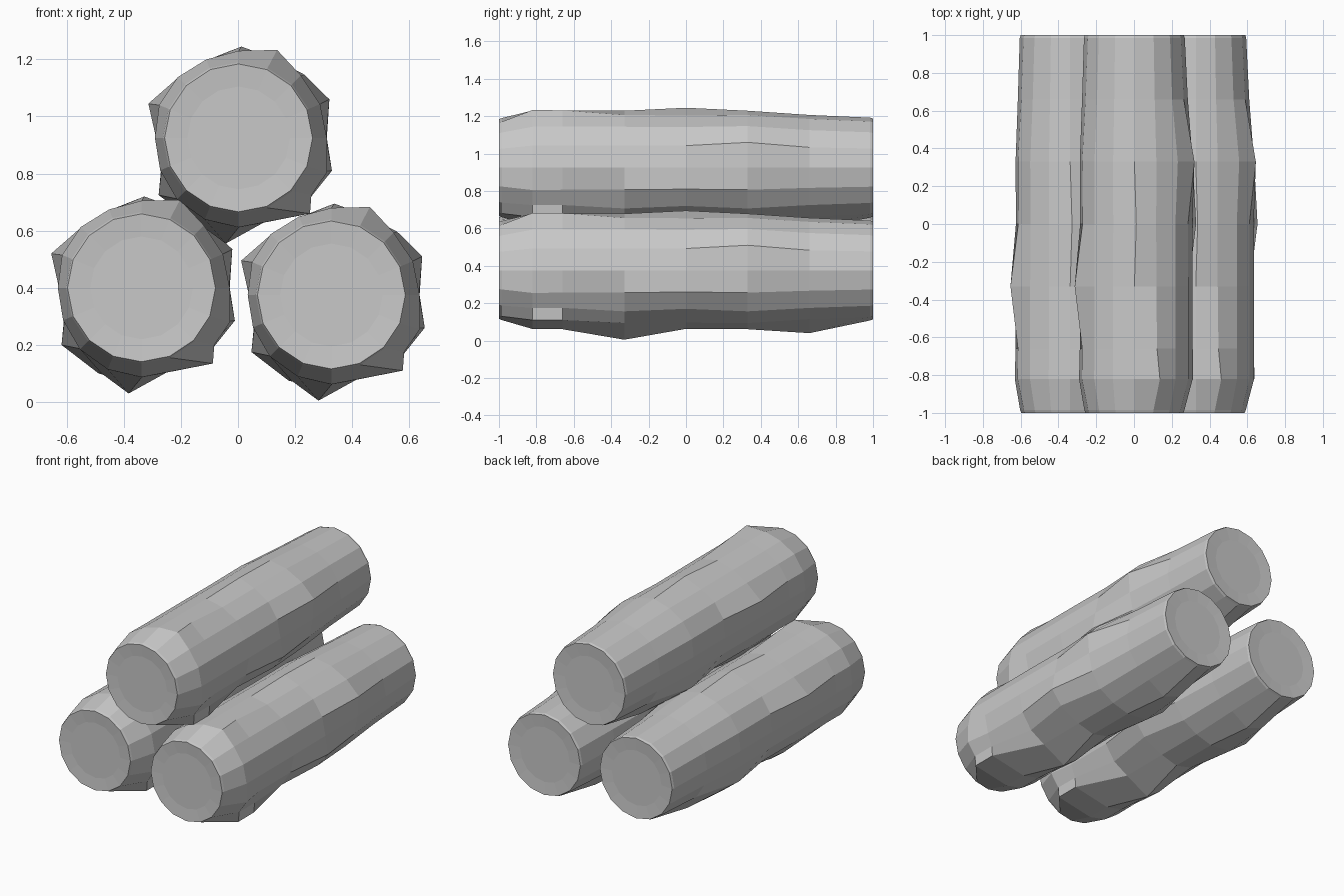
import bpy, bmesh
from math import cos, sin, radians

cube = bpy.data.objects.get("Cube")
if cube:
    bpy.data.objects.remove(cube, do_unlink=True)

# Single flat grey
GREY = (0.58, 0.58, 0.58, 1)
grey = bpy.data.materials.new("weathered grey")
grey.use_nodes = True
grey.diffuse_color = GREY
grey.node_tree.nodes["Principled BSDF"].inputs["Base Color"].default_value = GREY

SIDES = 16
# Lengthwise profile of a log: (y, radius, share of swelling), from end to end
PROFILE = [(-0.994, 0.18, 0), (-1, 0.259, 0), (-0.985, 0.265, 0),
           (-0.82, 0.293, 0.8), (-0.66, 0.289, 1), (-0.33, 0.289, 1), (0, 0.287, 1),
           (0.33, 0.289, 1), (0.66, 0.277, 0.3), (0.985, 0.267, 0),
           (1, 0.262, 0), (0.994, 0.18, 0)]
# Swelling of the bark around the log, in hundredths, one value per side
SWELL = [2, 2, 2, 1.5, 1.5, 0.5, 1, 1, 0, 0.5, 1.5, 2, 2.5, 1.5, 2, 2]
# Knots: (ring, side) -> position (x, z) relative to the log axis
KNOTS = {(3, 3): (0.135, 0.308), (4, 3): (0.12, 0.306), (3, 15): (0.31, -0.12),
         (3, 13): (0.25, -0.265), (4, 13): (0.25, -0.265),
         (3, 14): (0.255, -0.2), (4, 14): (0.255, -0.2),
         (5, 7): (-0.316, 0.12), (5, 12): (-0.045, -0.37), (5, 11): (-0.14, -0.3),
         (6, 4): (0.01, 0.32), (6, 15): (0.327, -0.115), (6, 14): (0.255, -0.205),
         (7, 1): (0.318, 0.135), (7, 2): (0.23, 0.222), (7, 10): (-0.28, -0.2),
         (7, 11): (-0.15, -0.3), (8, 12): (-0.01, -0.335), (8, 11): (-0.13, -0.29)}


def build_log(name, x, z):
    bm = bmesh.new()
    rings = []
    for r, (y, radius, share) in enumerate(PROFILE):
        ring = []
        for s in range(SIDES):
            a = radians(360 / SIDES * s)
            d = radius + share * SWELL[s] / 100
            px, pz = KNOTS.get((r, s), (d * cos(a), d * sin(a)))
            ring.append(bm.verts.new((px, y, pz)))
        rings.append(ring)
    # Bark and rims
    for a, b in zip(rings, rings[1:]):
        for s in range(SIDES):
            t = (s + 1) % SIDES
            bm.faces.new((a[s], a[t], b[t], b[s]))
    # Cut ends
    bm.faces.new(rings[0])
    bm.faces.new(rings[-1])
    bmesh.ops.recalc_face_normals(bm, faces=bm.faces)
    mesh = bpy.data.meshes.new(name)
    bm.to_mesh(mesh)
    bm.free()
    mesh.materials.append(grey)
    log = bpy.data.objects.new(name, mesh)
    log.location = (x, 0, z)
    bpy.context.collection.objects.link(log)


# Stack: two logs below, one on top
build_log("top_log", 0.002, 0.925)
build_log("left_log", 0.327, 0.375)
build_log("right_log", -0.338, 0.40)
